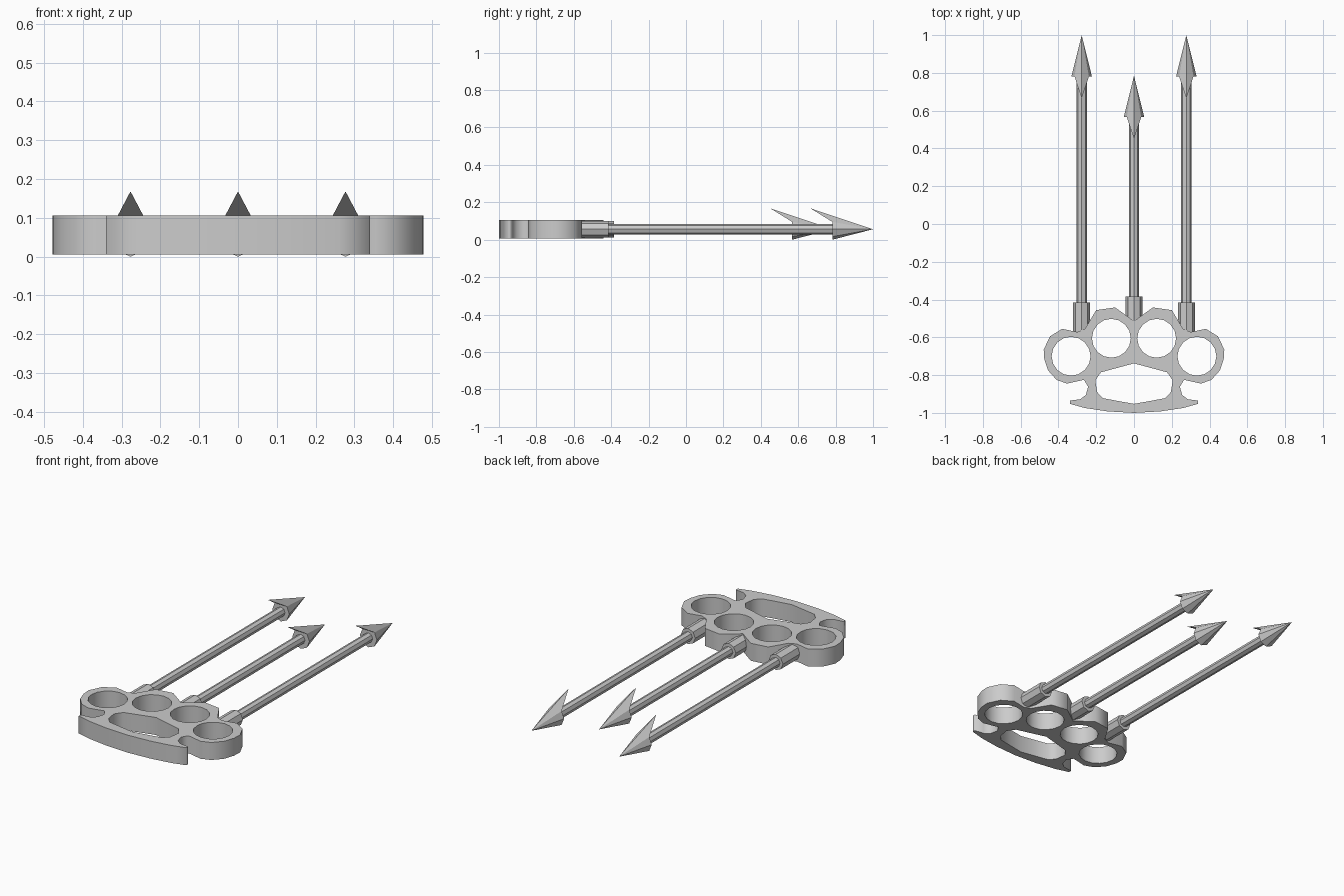
import bpy, bmesh, math

if "Cube" in bpy.data.objects:
    bpy.data.objects.remove(bpy.data.objects["Cube"])

Z_MID = 0.056


def mirrored(half):
    """Close a half profile (centre line to centre line) across x = 0."""
    return half + [(-x, y) for x, y in reversed(half) if x > 0]


def circle(cx, cy, r, n=16):
    return [(cx + r * math.cos(2 * math.pi * i / n),
             cy + r * math.sin(2 * math.pi * i / n)) for i in range(n)]


def plate(name, loops, half_height):
    """Extruded flat plate; inner loops become holes."""
    curve = bpy.data.curves.new(name, 'CURVE')
    curve.dimensions = '2D'
    curve.fill_mode = 'BOTH'
    curve.extrude = half_height
    for loop in loops:
        s = curve.splines.new('POLY')
        s.points.add(len(loop) - 1)
        for p, (x, y) in zip(s.points, loop):
            p.co = (x, y, 0, 1)
        s.use_cyclic_u = True
    ob = bpy.data.objects.new(name, curve)
    bpy.context.collection.objects.link(ob)
    ob.location.z = Z_MID
    bpy.ops.object.select_all(action='DESELECT')
    ob.select_set(True)
    bpy.context.view_layer.objects.active = ob
    bpy.ops.object.convert(target='MESH')


def rod(name, x, y0, y1, r):
    """Eight-sided rod along y."""
    bpy.ops.mesh.primitive_cylinder_add(
        vertices=8, radius=r, depth=y1 - y0,
        location=(x, (y0 + y1) / 2, Z_MID), rotation=(math.pi / 2, 0, 0))
    bpy.context.object.name = name


def barbed_head(name, x, tip_y):
    """Eight-sided cone whose top base corner is pulled back into a barb."""
    bm = bmesh.new()
    tip = bm.verts.new((x, tip_y, Z_MID))
    base_y = tip_y - 0.218
    ring = []
    for i in range(8):
        a = math.pi / 2 + i * math.pi / 4
        ring.append(bm.verts.new((x + 0.054 * math.cos(a), base_y,
                                  Z_MID + 0.056 * math.sin(a))))
    ring[0].co = (x, tip_y - 0.335, 0.168)
    for i in range(8):
        bm.faces.new((tip, ring[i], ring[(i + 1) % 8]))
    bm.faces.new(ring[1:])
    bm.faces.new((ring[0], ring[1], ring[7]))
    bmesh.ops.recalc_face_normals(bm, faces=bm.faces)
    me = bpy.data.meshes.new(name)
    bm.to_mesh(me)
    bm.free()
    bpy.context.collection.objects.link(bpy.data.objects.new(name, me))


# Hand grip: outline, palm opening and four finger holes
outline = mirrored([
    (0, -0.515), (0.04, -0.485), (0.10, -0.442), (0.20, -0.456), (0.26, -0.555),
    (0.30, -0.572), (0.38, -0.555), (0.445, -0.595), (0.478, -0.665),
    (0.475, -0.715), (0.455, -0.775), (0.41, -0.825), (0.355, -0.845),
    (0.265, -0.825), (0.243, -0.862), (0.255, -0.905), (0.285, -0.928),
    (0.34, -0.935), (0.34, -0.952), (0.26, -0.974), (0.14, -0.992), (0, -1.0)])
palm = mirrored([
    (0, -0.738), (0.175, -0.785), (0.205, -0.828), (0.195, -0.89),
    (0.165, -0.922), (0.08, -0.938), (0, -0.952)])
holes = [circle(s * cx, cy, 0.103) for s in (-1, 1)
         for cx, cy in ((0.333, -0.70), (0.12, -0.605))]
plate("hand_grip", [outline, palm] + holes, 0.05)

# Three spikes: socket, shaft and barbed head
for label, x, sock0, sock1, tip in (("left", -0.277, -0.57, -0.415, 1.0),
                                    ("middle", 0, -0.515, -0.385, 0.785),
                                    ("right", 0.277, -0.57, -0.415, 1.0)):
    rod(label + "_socket", x, sock0, sock1, 0.045)
    rod(label + "_shaft", x, sock0 + 0.05, tip - 0.21, 0.027)
    barbed_head(label + "_spike_head", x, tip)
